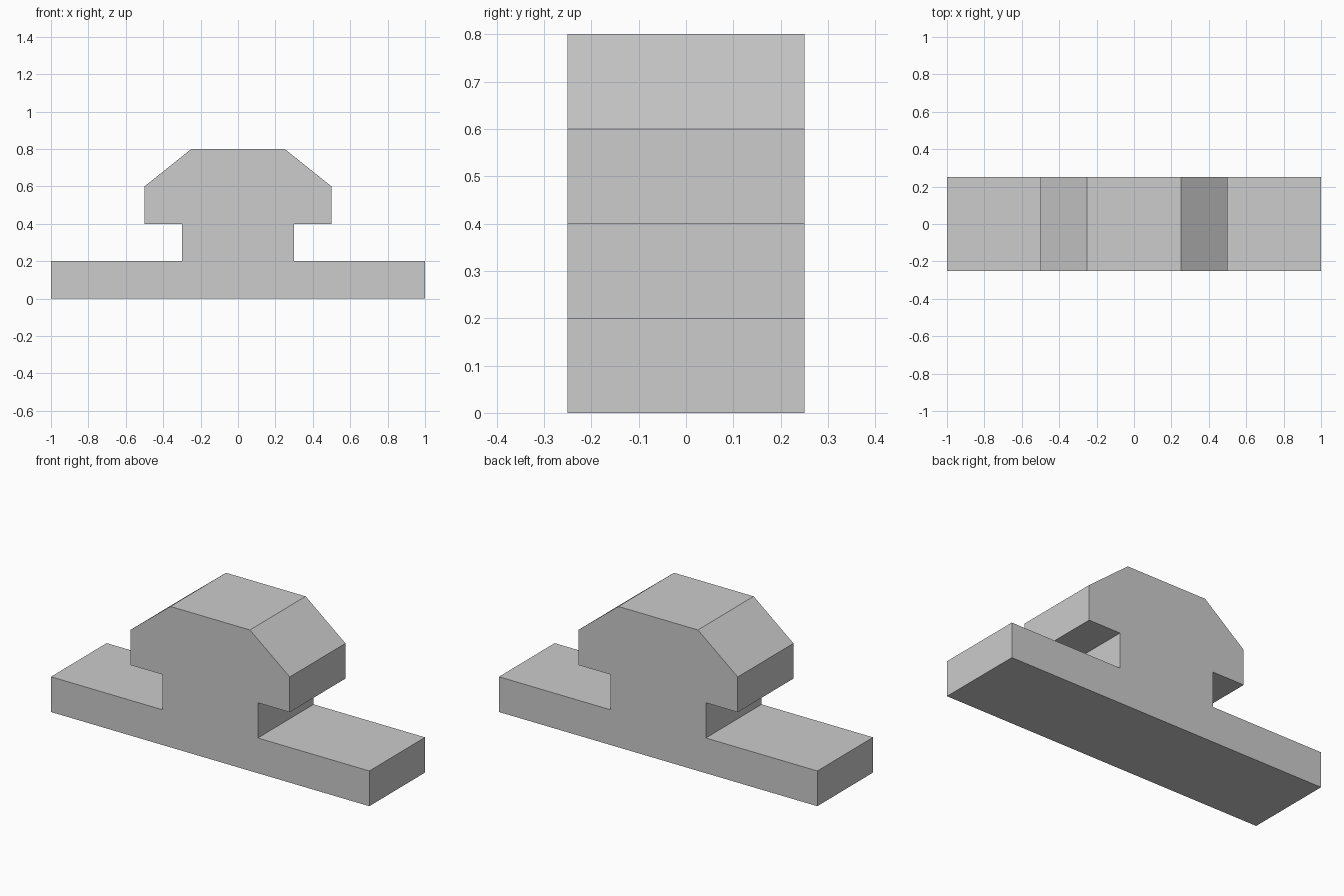
import bpy
import bmesh

cube = bpy.data.objects.get("Cube")
if cube:
    bpy.data.objects.remove(cube, do_unlink=True)

DEPTH = 0.5

# Plain grey material
grey = bpy.data.materials.new("light_grey")
grey.use_nodes = True
colour = (0.604, 0.604, 0.604, 1)
grey.diffuse_color = colour
grey.node_tree.nodes["Principled BSDF"].inputs["Base Color"].default_value = colour

# Half of the outline: base flange, neck, chamfered head
half = [(1, 0), (1, 0.2), (0.3, 0.2), (0.3, 0.4),
        (0.5, 0.4), (0.5, 0.6), (0.25, 0.8)]
outline = half + [(-x, z) for x, z in reversed(half)]

# Extrude the mirrored outline from front to back
bm = bmesh.new()
front = bm.faces.new([bm.verts.new((x, -DEPTH / 2, z)) for x, z in outline])
result = bmesh.ops.extrude_face_region(bm, geom=[front], use_keep_orig=True)
back = [v for v in result["geom"] if isinstance(v, bmesh.types.BMVert)]
bmesh.ops.translate(bm, verts=back, vec=(0, DEPTH, 0))
bmesh.ops.recalc_face_normals(bm, faces=bm.faces)

mesh = bpy.data.meshes.new("slotted_rail_block")
bm.to_mesh(mesh)
bm.free()
mesh.materials.append(grey)
block = bpy.data.objects.new("slotted_rail_block", mesh)
bpy.context.collection.objects.link(block)
